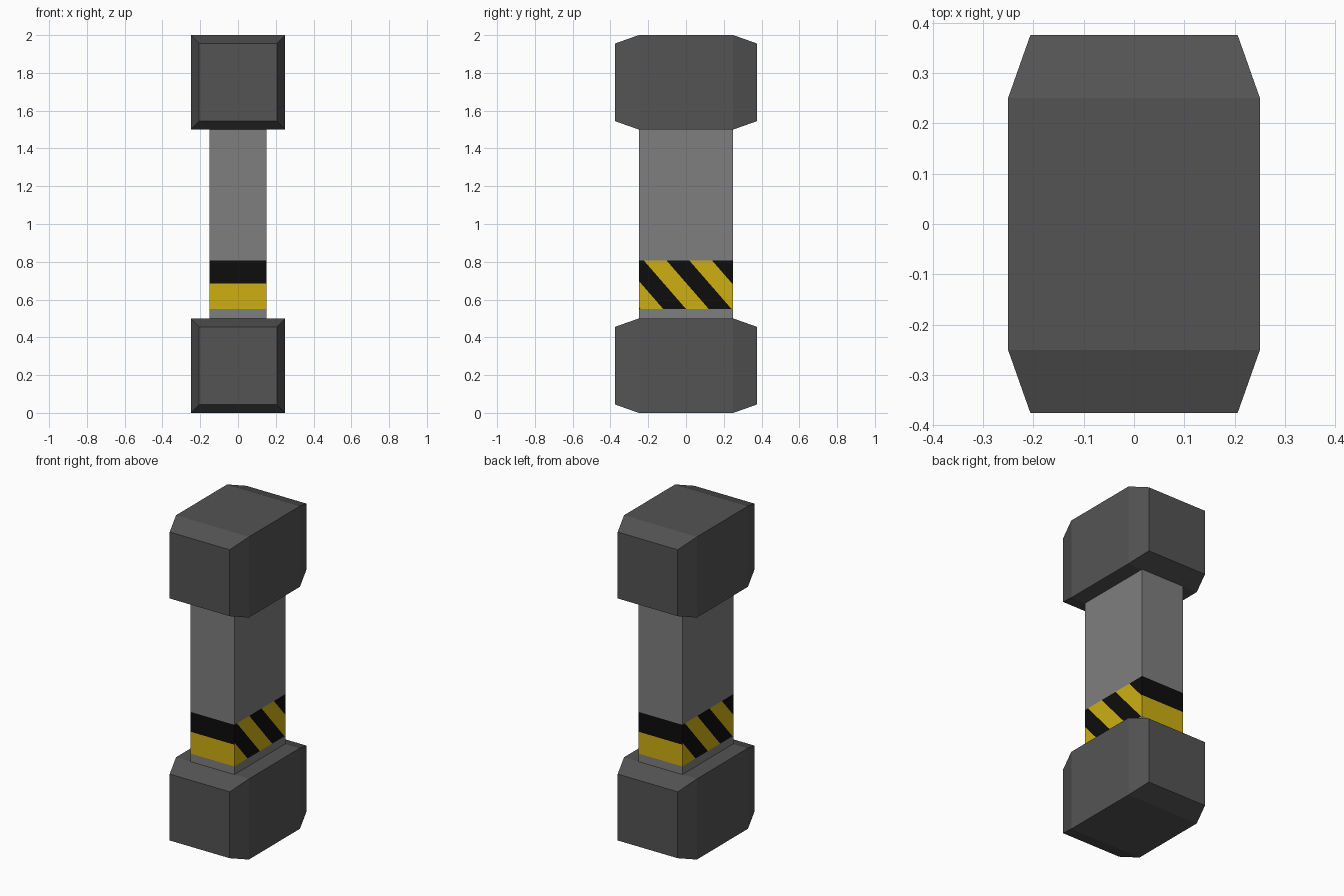
import bpy, bmesh, math
from mathutils import Vector, Matrix

if "Cube" in bpy.data.objects:
    bpy.data.objects.remove(bpy.data.objects["Cube"])


def material(name, rgb):
    m = bpy.data.materials.new(name)
    m.diffuse_color = (*rgb, 1.0)
    m.use_nodes = True
    m.node_tree.nodes["Principled BSDF"].inputs["Base Color"].default_value = m.diffuse_color
    return m


dark = material("dark_grey", (0.088, 0.088, 0.088))
grey = material("mid_grey", (0.21, 0.21, 0.21))
yellow = material("warning_yellow", (0.61, 0.43, 0.006))
black = material("stripe_black", (0.004, 0.004, 0.004))


def finish(bm, name, mats):
    mesh = bpy.data.meshes.new(name)
    bm.normal_update()
    bm.to_mesh(mesh)
    bm.free()
    for m in mats:
        mesh.materials.append(m)
    ob = bpy.data.objects.new(name, mesh)
    bpy.context.collection.objects.link(ob)
    return ob


def box(size, z):
    bm = bmesh.new()
    mat = Matrix.Translation((0, 0, z)) @ Matrix.Diagonal((*size, 1))
    bmesh.ops.create_cube(bm, size=1, matrix=mat)
    bm.normal_update()
    return bm


def cut(bm, faces, co, no):
    geom = set(faces)
    for f in faces:
        geom.update(f.edges)
        geom.update(f.verts)
    bmesh.ops.bisect_plane(bm, geom=list(geom), dist=1e-5, plane_co=co, plane_no=no)
    bm.normal_update()


# End blocks: cubes whose front and back taper outwards
for name, z in (("lower_block", 0.25), ("upper_block", 1.75)):
    bm = box((0.5, 0.5, 0.5), z)
    ends = [f for f in bm.faces if abs(f.normal.y) > 0.9]
    bmesh.ops.inset_individual(bm, faces=ends, thickness=0.0625, depth=0.125)
    finish(bm, name, [dark])

# Column with a hazard band cut into its faces
Z0, ZM, Z1 = 0.55, 0.685, 0.808
SLOPE, WIDTH = 0.87, 0.1205
bm = box((0.3, 0.5, 1.0), 1.0)
for z in (Z0, Z1):
    cut(bm, bm.faces[:], (0, 0, z), (0, 0, 1))


def band(test):
    return [f for f in bm.faces
            if Z0 < f.calc_center_median().z < Z1 and test(f.normal)]


# front and back: one level split
cut(bm, band(lambda n: abs(n.y) > 0.9), (0, 0, ZM), (0, 0, 1))

# sides: diagonal splits, turned half way round on the left
for side in (1, -1):
    for k in range(-2, 5):
        cut(bm, band(lambda n: n.x * side > 0.9),
            (0, side * k * WIDTH, Z0), Vector((0, side, SLOPE)).normalized())

for f in band(lambda n: abs(n.z) < 0.5):
    c = f.calc_center_median()
    if abs(f.normal.y) > 0.9:
        is_yellow = c.z < ZM
    else:
        s = c.y * math.copysign(1, f.normal.x) + SLOPE * (c.z - Z0)
        is_yellow = math.floor(s / WIDTH) % 2 == 0
    f.material_index = 1 if is_yellow else 2
finish(bm, "column", [grey, yellow, black])
